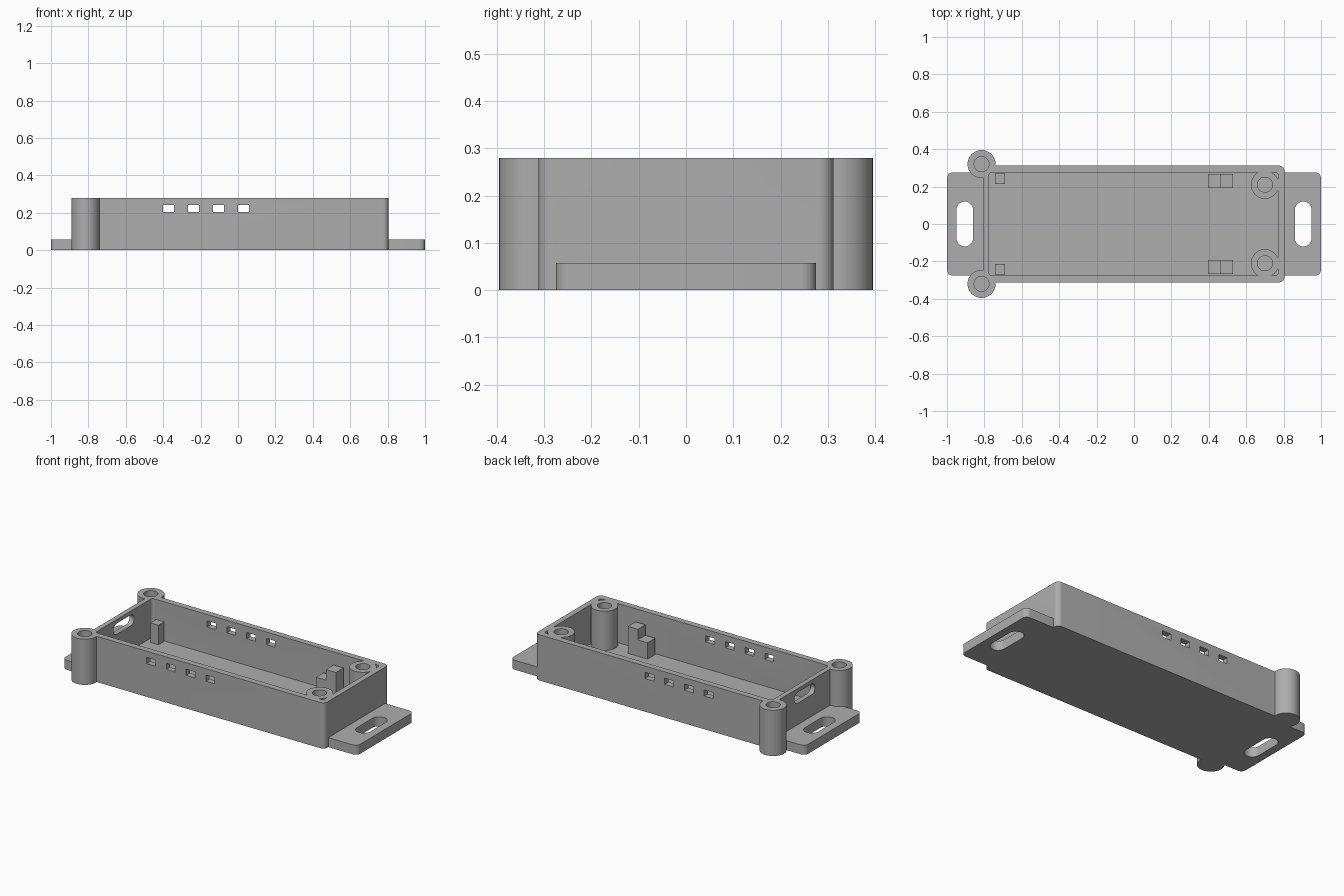
import bpy, bmesh, math
from mathutils import Matrix

cube = bpy.data.objects.get("Cube")
if cube:
    bpy.data.objects.remove(cube, do_unlink=True)

grey = bpy.data.materials.new("plain grey")
grey.use_nodes = True
colour = (0.42, 0.42, 0.42, 1)
grey.diffuse_color = colour
grey.node_tree.nodes["Principled BSDF"].inputs["Base Color"].default_value = colour

H = 0.28        # case height
FLOOR = 0.04    # floor thickness
ALONG_X = Matrix(((0, 0, 1, 0), (1, 0, 0, 0), (0, 1, 0, 0), (0, 0, 0, 1)))


def prism(name, centre, size, low, high, radius=0, steps=8, frame=Matrix()):
    """Rounded rectangle swept from low to high along the frame's own z."""
    bm = bmesh.new()
    verts = []
    for quarter, (sx, sy) in enumerate(((1, 1), (-1, 1), (-1, -1), (1, -1))):
        for i in range(steps + 1 if radius else 1):
            a = (quarter + i / steps) * math.pi / 2
            x = centre[0] + sx * (size[0] / 2 - radius) + radius * math.cos(a) * bool(radius)
            y = centre[1] + sy * (size[1] / 2 - radius) + radius * math.sin(a) * bool(radius)
            verts.append(bm.verts.new((x, y, low)))
    bmesh.ops.remove_doubles(bm, verts=verts, dist=1e-5)
    face = bm.faces.new(list(bm.verts))
    swept = bmesh.ops.extrude_face_region(bm, geom=[face])["geom"]
    top = [v for v in swept if isinstance(v, bmesh.types.BMVert)]
    bmesh.ops.translate(bm, verts=top, vec=(0, 0, high - low))
    bm.transform(frame)
    bmesh.ops.recalc_face_normals(bm, faces=bm.faces)
    mesh = bpy.data.meshes.new(name)
    bm.to_mesh(mesh)
    bm.free()
    mesh.materials.append(grey)
    obj = bpy.data.objects.new(name, mesh)
    bpy.context.collection.objects.link(obj)
    return obj


def cylinder(name, centre, radius, low, high, frame=Matrix()):
    return prism(name, centre, (2 * radius, 2 * radius), low, high, radius, 12, frame)


def select(obj):
    bpy.ops.object.select_all(action='DESELECT')
    obj.select_set(True)
    bpy.context.view_layer.objects.active = obj


def combine(body, tool, operation):
    """Join or cut with a tool shape, then discard the tool."""
    select(body)
    mod = body.modifiers.new(tool.name, 'BOOLEAN')
    mod.operation, mod.solver, mod.object = operation, 'EXACT', tool
    bpy.ops.object.modifier_apply(modifier=mod.name)
    bpy.data.objects.remove(tool, do_unlink=True)


# Outer shell with mounting plate and outside screw posts
case = prism("enclosure", (0, 0), (1.61, 0.624), 0, H, 0.03)
combine(case, prism("mounting_plate", (0, 0), (2, 0.55), 0, 0.058, 0.03), 'UNION')
for side in (-1, 1):
    combine(case, cylinder("outer_post", (-0.815, side * 0.32), 0.075, 0, H), 'UNION')

# Hollow interior, then inside screw posts
combine(case, prism("cavity", (-0.0025, 0), (1.545, 0.55), FLOOR, H + 0.1, 0.015, 4), 'DIFFERENCE')
for side in (-1, 1):
    combine(case, cylinder("inner_post", (0.7, side * 0.21), 0.075, FLOOR / 2, H), 'UNION')

# Screw holes and mounting slots
for side in (-1, 1):
    for x, y in ((-0.815, 0.32), (0.7, 0.21)):
        combine(case, cylinder("screw_hole", (x, side * y), 0.04, 0.06, H + 0.1), 'DIFFERENCE')
    combine(case, prism("mounting_slot", (side * 0.905, 0), (0.09, 0.24), -0.1, 0.1, 0.045),
            'DIFFERENCE')

# Cable hole in one end, rounded slot in the other
combine(case, cylinder("cable_hole", (0, 0.176), 0.064, 0.74, 0.9, ALONG_X), 'DIFFERENCE')
combine(case, prism("end_slot", (0, 0.223), (0.2, 0.066), -0.9, -0.74, 0.033, 8, ALONG_X),
        'DIFFERENCE')

# Vent windows through both long walls
for i in range(4):
    vent = prism("vent", (-0.372 + i * 0.134, 0), (0.06, 0.8), 0.203, 0.241)
    combine(case, vent, 'DIFFERENCE')

# Board supports standing on the floor
supports = []
for side, label in ((-1, "right"), (1, "left")):
    for part, x, y, size, top in (
            ("corner_support", -0.717, 0.242, (0.055, 0.055), 0.16),
            ("low_step", 0.428, 0.229, (0.066, 0.074), 0.14),
            ("high_step", 0.495, 0.229, (0.068, 0.074), 0.205)):
        supports.append(prism(f"{label}_{part}", (x, side * y), size, FLOOR - 0.01, top))

# Smooth round surfaces, crisp edges
for obj in [case] + supports:
    select(obj)
    bpy.ops.object.shade_smooth_by_angle(angle=math.radians(30))
